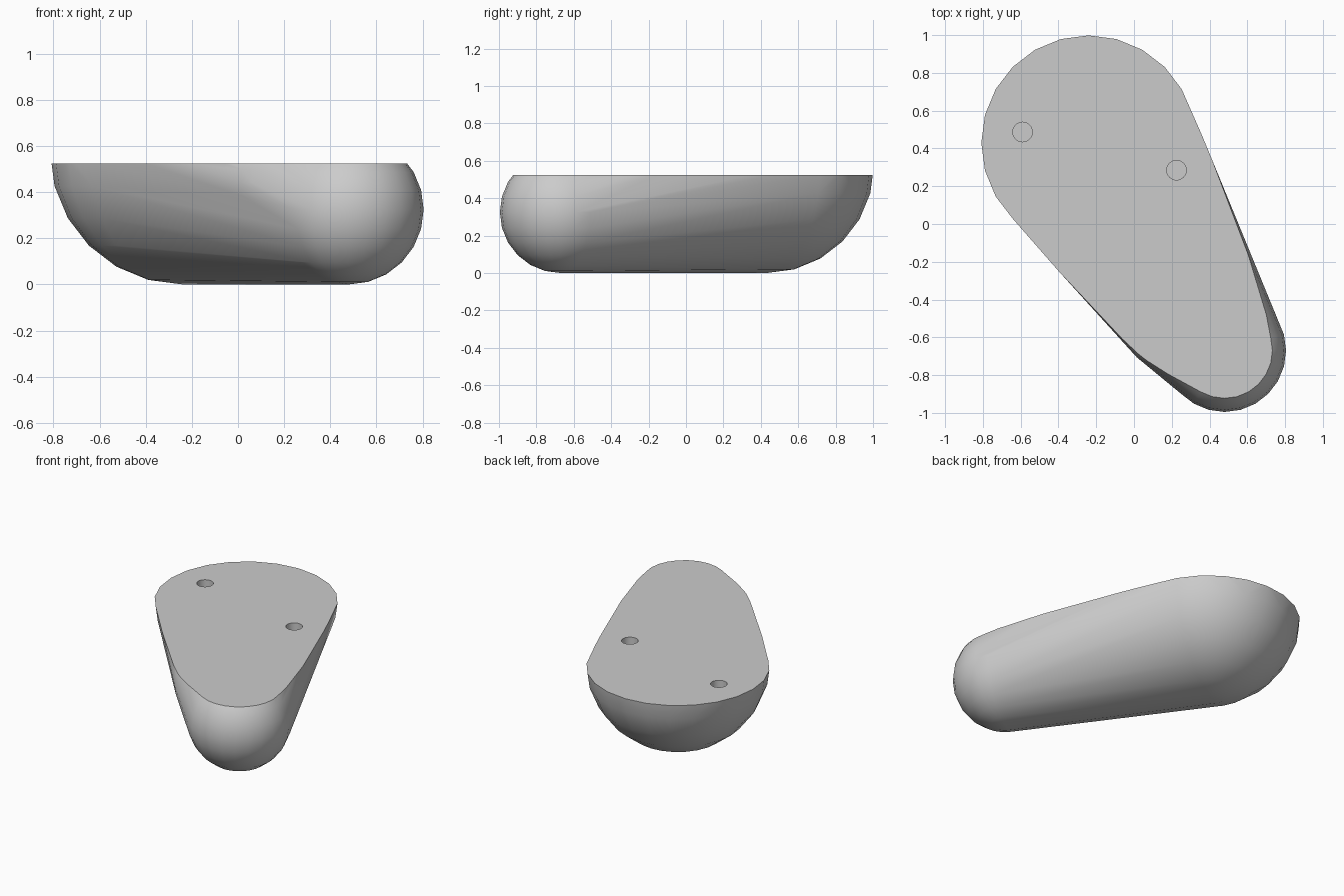
import bpy, bmesh, math
from mathutils import Matrix, Vector

cube = bpy.data.objects.get("Cube")
if cube:
    bpy.data.objects.remove(cube, do_unlink=True)

TOP = 0.525

grey = bpy.data.materials.new("plain grey")
grey.use_nodes = True
colour = (0.6, 0.6, 0.6, 1)
grey.diffuse_color = colour
grey.node_tree.nodes["Principled BSDF"].inputs["Base Color"].default_value = colour


def make_object(name, bm):
    mesh = bpy.data.meshes.new(name)
    bm.to_mesh(mesh)
    bm.free()
    mesh.materials.append(grey)
    obj = bpy.data.objects.new(name, mesh)
    bpy.context.collection.objects.link(obj)
    return obj


# Body: a skin stretched round a wide heel, a side bulge and a narrow toe
bm = bmesh.new()
for centre, radius in [((-0.24, 0.43, 0.575), 0.575),
                       ((0.17, -0.55, 0.44), 0.22),
                       ((0.48, -0.67, 0.325), 0.325)]:
    bmesh.ops.create_uvsphere(bm, u_segments=24, v_segments=12, radius=radius,
                              matrix=Matrix.Translation(centre))
bmesh.ops.delete(bm, geom=bm.edges[:] + bm.faces[:], context='EDGES_FACES')
bmesh.ops.convex_hull(bm, input=bm.verts[:])
bmesh.ops.delete(bm, geom=[v for v in bm.verts if not v.link_faces], context='VERTS')

# Flat top: slice level and close with one face
cut = bmesh.ops.bisect_plane(bm, geom=bm.verts[:] + bm.edges[:] + bm.faces[:],
                             plane_co=(0, 0, TOP), plane_no=(0, 0, 1),
                             clear_outer=True)
rim = [e for e in cut["geom_cut"] if isinstance(e, bmesh.types.BMEdge)]
bmesh.ops.edgeloop_fill(bm, edges=rim)
bmesh.ops.recalc_face_normals(bm, faces=bm.faces[:])
body = make_object("body", bm)

# Two round peg holes in the flat top
bm = bmesh.new()
for x, y in [(-0.59, 0.487), (0.225, 0.285)]:
    bmesh.ops.create_cone(bm, cap_ends=True, segments=24, radius1=0.052,
                          radius2=0.052, depth=0.4,
                          matrix=Matrix.Translation((x, y, TOP)))
cutter = make_object("hole_cutter", bm)
cutter.hide_render = True

bpy.context.view_layer.objects.active = body
body.select_set(True)
holes = body.modifiers.new("holes", 'BOOLEAN')
holes.operation = 'DIFFERENCE'
holes.solver = 'EXACT'
holes.object = cutter
bpy.ops.object.modifier_apply(modifier=holes.name)
bpy.data.objects.remove(cutter, do_unlink=True)

# Smooth sides with a crisp rim
bpy.ops.object.shade_smooth_by_angle(angle=math.radians(32))
